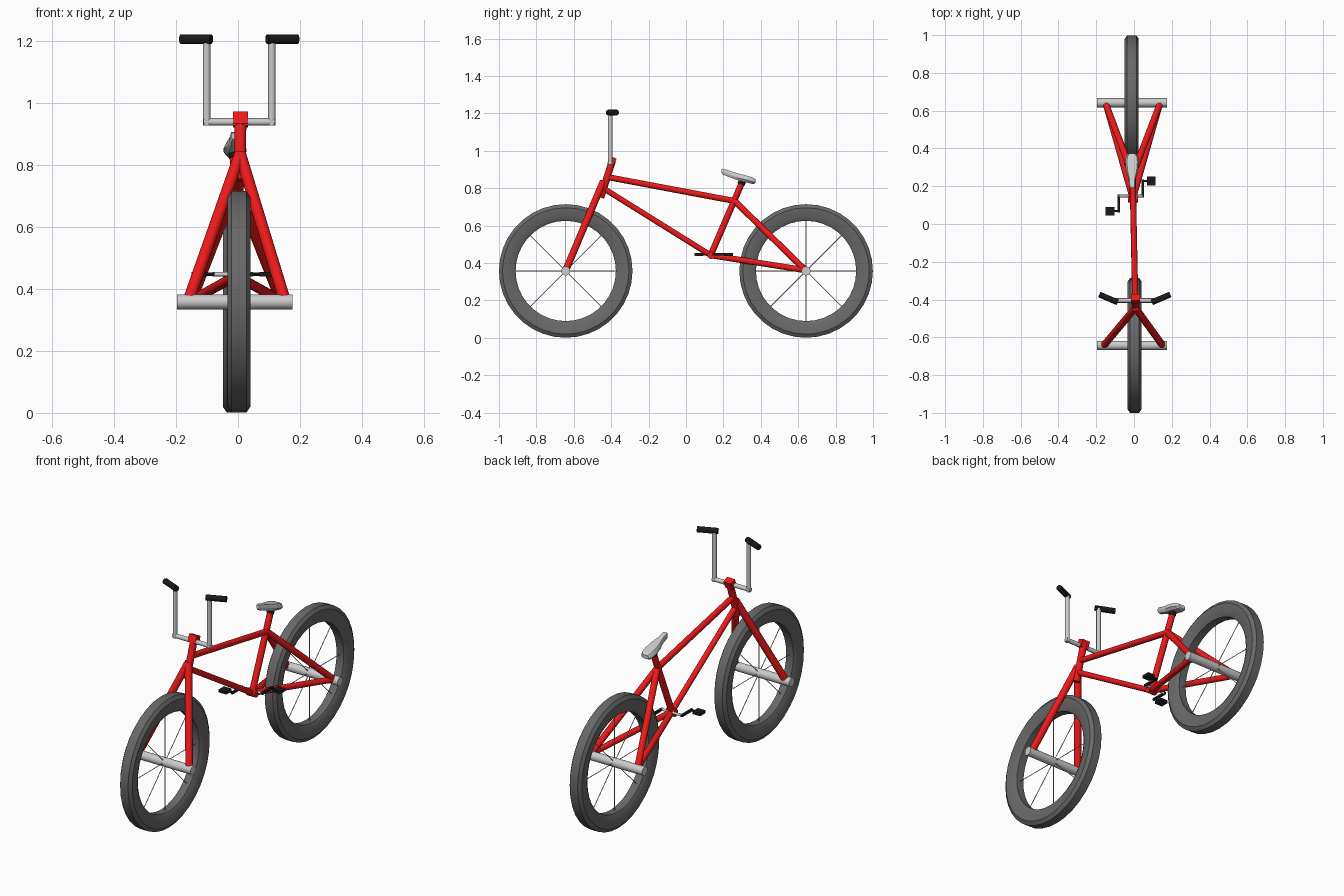
import bpy, bmesh, math
from mathutils import Vector, Matrix

if "Cube" in bpy.data.objects:
    bpy.data.objects.remove(bpy.data.objects["Cube"])


def material(name, rgb):
    m = bpy.data.materials.new(name)
    m.diffuse_color = (*rgb, 1)
    m.use_nodes = True
    m.node_tree.nodes["Principled BSDF"].inputs["Base Color"].default_value = m.diffuse_color
    return m


RED = material("red paint", (0.85, 0.01, 0.01))
BLACK = material("black rubber", (0.01, 0.01, 0.01))
TIRE = material("dark tire", (0.14, 0.14, 0.14))


def finish(name, bm, mat=None, smooth=True):
    bmesh.ops.recalc_face_normals(bm, faces=bm.faces)
    me = bpy.data.meshes.new(name)
    bm.to_mesh(me)
    bm.free()
    if smooth:
        me.shade_smooth()
        me.set_sharp_from_angle(angle=math.radians(32))
    if mat:
        me.materials.append(mat)
    ob = bpy.data.objects.new(name, me)
    bpy.context.collection.objects.link(ob)
    return ob


def add_tube(bm, a, b, r, sides=16):
    a, b = Vector(a), Vector(b)
    rot = (b - a).to_track_quat('Z', 'Y').to_matrix().to_4x4()
    bmesh.ops.create_cone(bm, cap_ends=True, segments=sides, radius1=r, radius2=r,
                          depth=(b - a).length, matrix=Matrix.Translation((a + b) / 2) @ rot)


def tube(name, a, b, r, mat=None, sides=16):
    bm = bmesh.new()
    add_tube(bm, a, b, r, sides)
    return finish(name, bm, mat)


def box(name, centre, size, mat, tilt=0):
    bm = bmesh.new()
    m = Matrix.Translation(centre) @ Matrix.Rotation(tilt, 4, 'X') @ Matrix.Diagonal((*size, 1))
    bmesh.ops.create_cube(bm, size=1, matrix=m)
    return finish(name, bm, mat, smooth=False)


def loft(name, rings, mat=None, closed=False):
    bm = bmesh.new()
    vs = [[bm.verts.new(p) for p in ring] for ring in rings]
    n = len(rings[0])
    pairs = list(zip(vs, vs[1:])) + ([(vs[-1], vs[0])] if closed else [])
    for p, q in pairs:
        for i in range(n):
            j = (i + 1) % n
            bm.faces.new((p[i], p[j], q[j], q[i]))
    if not closed:
        bm.faces.new(vs[0])
        bm.faces.new(vs[-1])
    return finish(name, bm, mat)


# Wheels: chamfered tire, wide hub, eight thin spokes
WZ = 0.358
half = [(0.357, 0.024), (0.338, 0.037), (0.288, 0.034), (0.268, 0.022)]
profile = half + [(r, -x) for r, x in reversed(half)]
for name, x, y in (("front", 0.003, -0.643), ("rear", -0.012, 0.642)):
    rings = []
    for k in range(36):
        a = 2 * math.pi * k / 36 + math.pi / 2
        rings.append([(x + px, y + r * math.cos(a), WZ + r * math.sin(a)) for r, px in profile])
    loft(name + "_tire", rings, TIRE, closed=True)
    tube(name + "_hub", (-0.197, y, WZ), (0.176, y, WZ), 0.024, None, 20)
    bm = bmesh.new()
    for k in range(8):
        a = k * math.pi / 4
        add_tube(bm, (x, y, WZ), (x, y + 0.275 * math.cos(a), WZ + 0.275 * math.sin(a)), 0.002, 6)
    finish(name + "_spokes", bm)

# Frame tubes
bracket = (-0.006, 0.132, 0.442)
seat_joint = (-0.007, 0.26, 0.732)
tube("head_tube", (0.006, -0.456, 0.75), (0.008, -0.393, 0.95), 0.019, RED)
tube("top_tube", (0.007, -0.42, 0.86), seat_joint, 0.016, RED)
tube("down_tube", (0.006, -0.442, 0.8), bracket, 0.015, RED)
tube("seat_tube", bracket, (-0.009, 0.3, 0.832), 0.017, RED)
tube("bottom_bracket", (-0.032, 0.135, 0.442), (0.02, 0.135, 0.442), 0.02, RED)

# Fork legs and rear stays, one pair each
for side, fx, rx in (("left", -0.158, -0.15), ("right", 0.15, 0.138)):
    tube(side + "_fork_leg", (0.007, -0.443, 0.835), (fx, -0.641, 0.366), 0.019, RED)
    tube(side + "_seat_stay", seat_joint, (rx, 0.638, 0.362), 0.017, RED)
    tube(side + "_chain_stay", bracket, (rx, 0.638, 0.362), 0.016, RED)

# Stem, handlebar and angled grips
box("stem", (0.008, -0.396, 0.946), (0.047, 0.036, 0.042), RED, math.radians(-22))
tube("handlebar_base", (-0.112, -0.405, 0.938), (0.119, -0.405, 0.938), 0.012)
for side, s in (("left", -1), ("right", 1)):
    x = 0.004 + s * 0.105
    tube(side + "_handlebar_riser", (x, -0.405, 0.927), (x, -0.405, 1.2), 0.012)
    tube(side + "_grip", (0.004 + s * 0.09, -0.415, 1.205), (0.004 + s * 0.188, -0.373, 1.205),
         0.0155, BLACK)

# Cranks and pedals, half a turn apart
CZ = 0.447
tube("crank_axle", (-0.083, 0.148, CZ), (0.048, 0.148, CZ), 0.007)
for side, s, x in (("left", -1, -0.081), ("right", 1, 0.046)):
    y = 0.148 + s * 0.08
    box(side + "_crank_arm", (x, 0.148 + s * 0.04, CZ), (0.012, 0.094, 0.012), BLACK)
    tube(side + "_pedal_axle", (x, y, CZ), (x + s * 0.035, y, CZ), 0.005, BLACK, 8)
    box(side + "_pedal", (x + s * 0.046, y, CZ), (0.046, 0.046, 0.016), BLACK)

# Seat: stations of y, top z, bottom z, half width; nose is narrow and raised
stations = [(0.19, 0.903, 0.882, 0.011), (0.197, 0.905, 0.873, 0.016), (0.24, 0.891, 0.857, 0.019),
            (0.285, 0.878, 0.84, 0.032), (0.33, 0.866, 0.829, 0.037), (0.358, 0.857, 0.822, 0.032),
            (0.372, 0.848, 0.828, 0.02)]
rings = []
for y, top, bot, w in stations:
    mid, q = (top + bot) / 2, 0.75 * w
    rings.append([(-0.01 + px, y, z) for px, z in (
        (-q, top), (q, top), (w, mid + 0.004), (w, mid - 0.005), (q * 0.85, bot),
        (-q * 0.85, bot), (-w, mid - 0.005), (-w, mid + 0.004))])
loft("seat", rings)
tube("seat_clamp", (-0.009, 0.294, 0.82), (-0.009, 0.305, 0.848), 0.02, BLACK)
